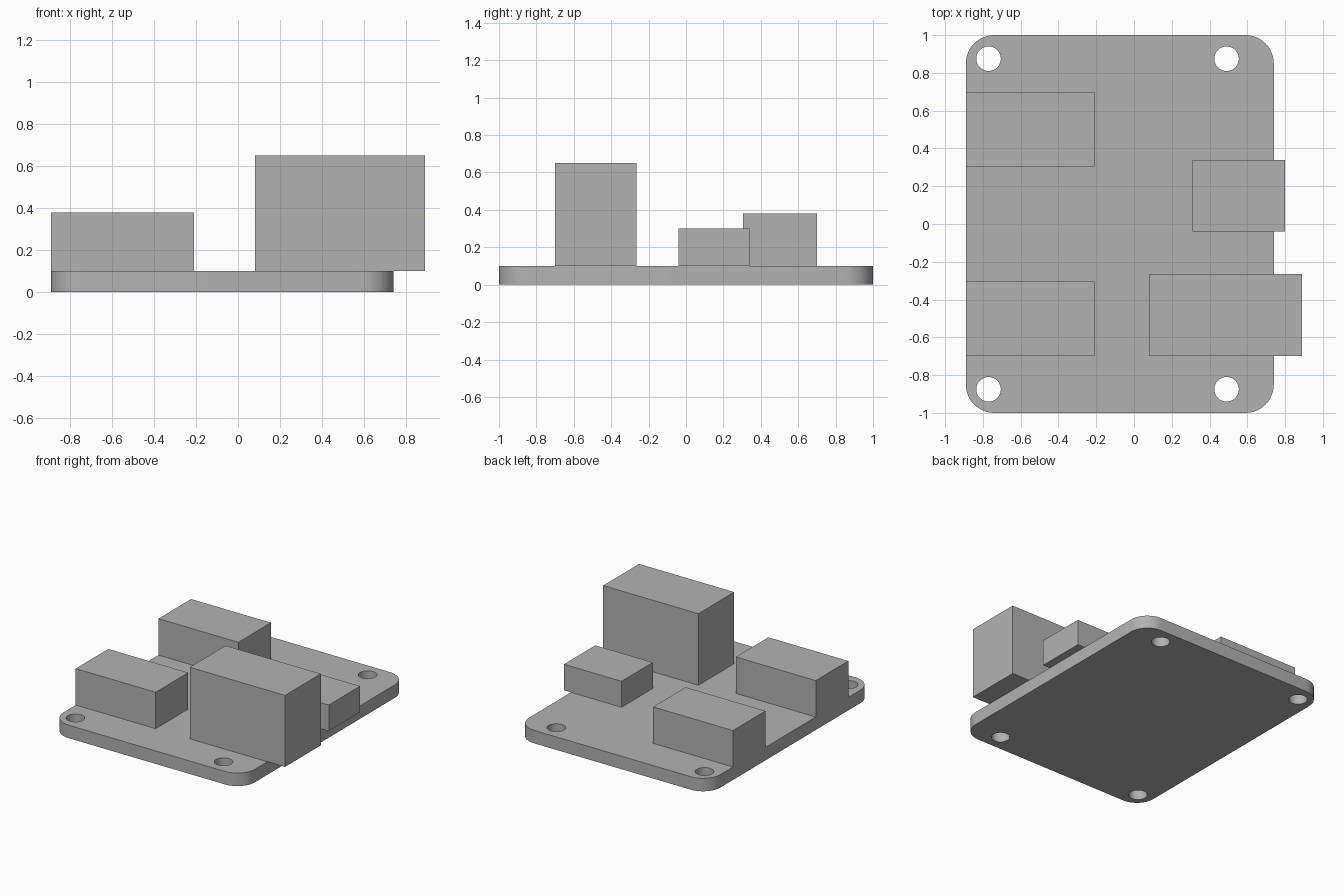
import bpy, bmesh
from math import sin, cos, pi

cube = bpy.data.objects.get("Cube")
if cube:
    bpy.data.objects.remove(cube)

grey = bpy.data.materials.new("plain_grey")
grey.use_nodes = True
colour = (0.45, 0.45, 0.45, 1)
grey.diffuse_color = colour
grey.node_tree.nodes["Principled BSDF"].inputs["Base Color"].default_value = colour

THICK = 0.10
LEFT, RIGHT, HALF_Y, CORNER = -0.89, 0.74, 1.0, 0.15


def arc(cx, cy, radius, start, sweep, steps):
    return [(cx + radius * cos(start + sweep * i / steps),
             cy + radius * sin(start + sweep * i / steps)) for i in range(steps + 1)]


def add_loop(curve, points):
    spline = curve.splines.new("POLY")
    spline.points.add(len(points) - 1)
    for p, (x, y) in zip(spline.points, points):
        p.co = (x, y, 0, 1)
    spline.use_cyclic_u = True


def box(name, x0, x1, y0, y1, top):
    bm = bmesh.new()
    bmesh.ops.create_cube(bm, size=1)
    for v in bm.verts:
        v.co.x = x1 if v.co.x > 0 else x0
        v.co.y = y1 if v.co.y > 0 else y0
        v.co.z = top if v.co.z > 0 else THICK
    mesh = bpy.data.meshes.new(name)
    bm.to_mesh(mesh)
    bm.free()
    mesh.materials.append(grey)
    bpy.context.collection.objects.link(bpy.data.objects.new(name, mesh))


# Board outline with rounded corners and four mounting holes
curve = bpy.data.curves.new("board", "CURVE")
curve.dimensions = "2D"
curve.fill_mode = "BOTH"
curve.extrude = THICK / 2
outline = []
corners = [(RIGHT - CORNER, HALF_Y - CORNER), (LEFT + CORNER, HALF_Y - CORNER),
           (LEFT + CORNER, CORNER - HALF_Y), (RIGHT - CORNER, CORNER - HALF_Y)]
for i, (cx, cy) in enumerate(corners):
    outline += arc(cx, cy, CORNER, i * pi / 2, pi / 2, 12)
add_loop(curve, outline)
for hx in (-0.77, 0.49):
    for hy in (-0.875, 0.875):
        add_loop(curve, arc(hx, hy, 0.065, 0, 2 * pi, 32)[:-1])

board = bpy.data.objects.new("board", curve)
bpy.context.collection.objects.link(board)
bpy.ops.object.select_all(action="DESELECT")
board.select_set(True)
bpy.context.view_layer.objects.active = board
bpy.ops.object.convert(target="MESH")
board = bpy.context.object

# Weld the plate, raise it to the ground plane and smooth its rounded walls
bm = bmesh.new()
bm.from_mesh(board.data)
bmesh.ops.remove_doubles(bm, verts=bm.verts, dist=0.0005)
bmesh.ops.translate(bm, verts=bm.verts, vec=(0, 0, THICK / 2))
bmesh.ops.recalc_face_normals(bm, faces=bm.faces)
bm.to_mesh(board.data)
bm.free()
board.data.materials.clear()
board.data.materials.append(grey)
bpy.ops.object.shade_smooth_by_angle(angle=pi / 6)

# Connector blocks
box("front_side_connector", LEFT, -0.21, -0.70, -0.305, 0.38)
box("back_side_connector", LEFT, -0.21, 0.305, 0.70, 0.38)
box("tall_connector", 0.08, 0.89, -0.70, -0.265, 0.65)
box("small_connector", 0.31, 0.80, -0.04, 0.34, 0.30)
